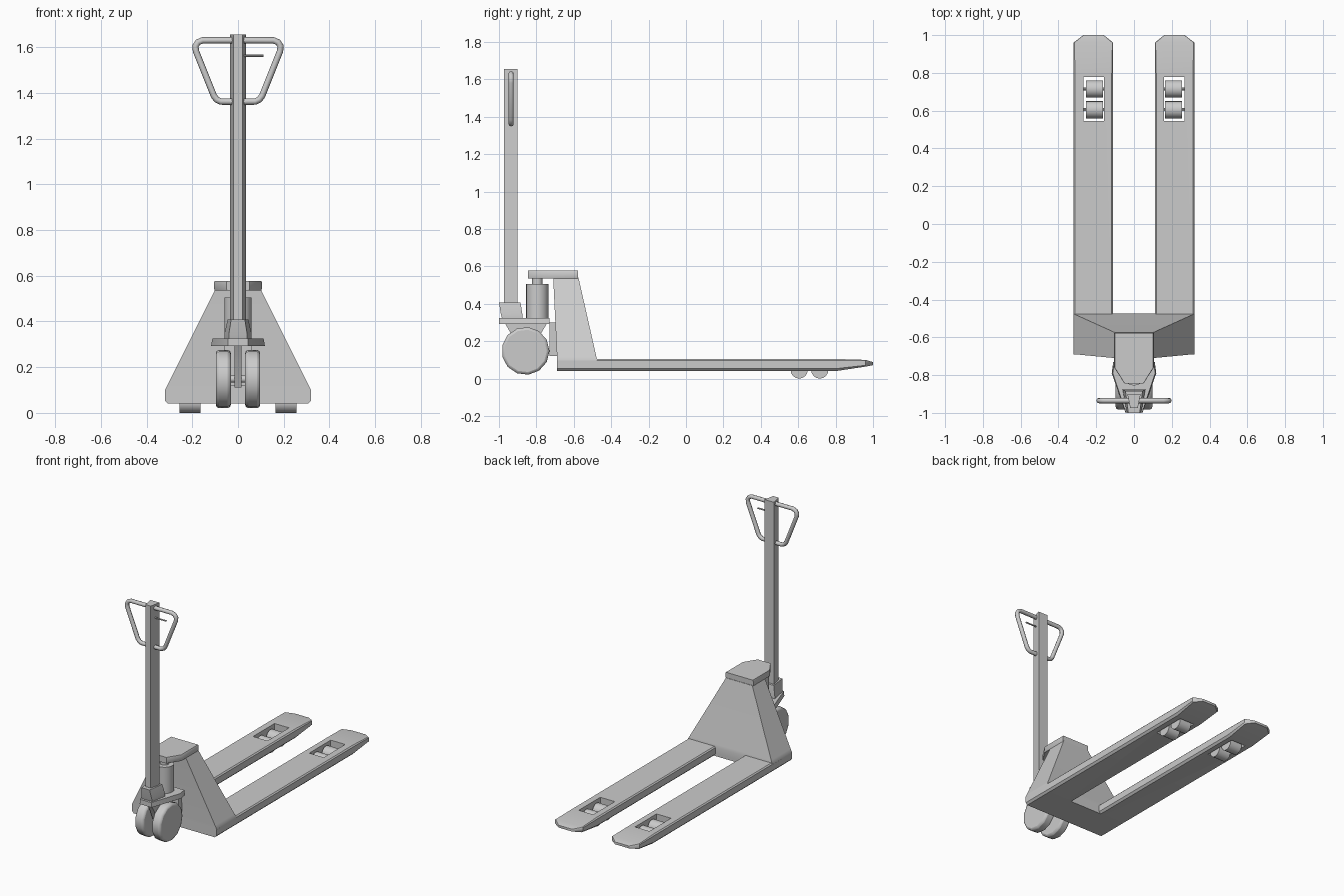
import bpy, bmesh, math

if "Cube" in bpy.data.objects:
    bpy.data.objects.remove(bpy.data.objects["Cube"])


def finish(ob, angle=40):
    bpy.ops.object.select_all(action='DESELECT')
    ob.select_set(True)
    bpy.context.view_layer.objects.active = ob
    bpy.ops.object.shade_smooth_by_angle(angle=math.radians(angle))
    return ob


def loft(name, rings, angle=40):
    """Closed skin through rings of equal point count."""
    bm = bmesh.new()
    rows = [[bm.verts.new(p) for p in r] for r in rings]
    n = len(rows[0])
    for a, b in zip(rows, rows[1:]):
        for i in range(n):
            j = (i + 1) % n
            bm.faces.new((a[i], a[j], b[j], b[i]))
    bm.faces.new(rows[0])
    bm.faces.new(rows[-1])
    bmesh.ops.recalc_face_normals(bm, faces=bm.faces)
    me = bpy.data.meshes.new(name)
    bm.to_mesh(me)
    bm.free()
    ob = bpy.data.objects.new(name, me)
    bpy.context.collection.objects.link(ob)
    return finish(ob, angle)


def box(name, x0, x1, y0, y1, z0, z1):
    return loft(name, [[(x0, y0, z), (x1, y0, z), (x1, y1, z), (x0, y1, z)] for z in (z0, z1)])


def cyl(name, loc, r, length, sides, axis='X', bevel=0):
    rot = (0, math.pi / 2, 0) if axis == 'X' else (0, 0, 0)
    bpy.ops.mesh.primitive_cylinder_add(vertices=sides, radius=r, depth=length, location=loc, rotation=rot)
    ob = bpy.context.object
    ob.name = name
    finish(ob)
    if bevel:
        m = ob.modifiers.new("Bevel", 'BEVEL')
        m.width, m.segments, m.angle_limit = bevel, 2, math.radians(50)
    return ob


def outline(half, zs):
    """Mirror (x, y) points across x = 0 and repeat them at heights zs."""
    pts = half + [(-x, y) for x, y in reversed(half)]
    return [[(x * s, y, z) for x, y in pts] for z, s in zs]


# Forks with roller windows, and load rollers
for s, side in ((1, "right"), (-1, "left")):
    rings = []
    for y, a, b, z0, z1 in ((-0.69, .11, .32, .04, .105), (0.80, .11, .32, .04, .105),
                            (0.96, .11, .32, .064, .1), (1.0, .16, .268, .072, .088)):
        c = (z1 - z0) * 0.2
        rings.append([(s * x, y, z) for x, z in (
            (a + c, z0), (b - c, z0), (b, z0 + c), (b, z1 - c * .6), (b - c * .6, z1),
            (a + c * .6, z1), (a, z1 - c * .6), (a, z0 + c))])
    fork = loft(side + "_fork", rings)
    cx = s * 0.213
    cutter = box("cutter", cx - .055, cx + .055, .545, .778, -.1, .3)
    cutter.hide_render = True
    m = fork.modifiers.new("Window", 'BOOLEAN')
    m.operation, m.solver, m.object = 'DIFFERENCE', 'EXACT', cutter
    bpy.context.view_layer.objects.active = fork
    bpy.ops.object.modifier_apply(modifier="Window")
    bpy.data.objects.remove(cutter)
    finish(fork)
    for y in (.605, .715):
        cyl(side + "_load_roller", (s * .21, y, .046), .046, .09, 16)
        cyl(side + "_roller_axle", (cx, y, .06), .008, .12, 8)

# Tapered body joining the forks
loft("body", [[(-w, y0, z), (w, y0, z), (w, y1, z), (-w, y1, z)] for z, w, y0, y1 in (
    (.04, .305, -.69, -.475), (.06, .318, -.69, -.475), (.1, .32, -.69, -.475),
    (.12, .31, -.69, -.48), (.54, .1, -.71, -.575))])

# Overhanging cap above the pump
loft("body_cap", outline([(.05, -.845), (.105, -.76), (.105, -.578)],
                         ((.535, .97), (.545, 1), (.57, 1), (.577, .97))))

# Hydraulic pump and rear bracket
cyl("pump_cylinder", (0, -.795, .41), .06, .19, 20, 'Z')
cyl("pump_piston", (0, -.795, .52), .028, .05, 16, 'Z')
box("pump_bracket", -.06, .06, -.73, -.68, .12, .30)

# Steering plate and the fin carrying the wheels
loft("steering_plate", outline([(.045, -1.0), (.118, -.79), (.11, -.73)], ((.292, 1), (.325, .95))))
fin = [(-.97, .30), (-.74, .30), (-.80, .2), (-.84, .11), (-.88, .11), (-.93, .23)]
loft("wheel_fin", [[(x, y, z) for y, z in fin] for x in (-.016, .016)])
cyl("wheel_axle", (0, -.858, .148), .016, .17, 12)
for s, side in ((1, "right"), (-1, "left")):
    wheel = cyl(side + "_steer_wheel", (s * .064, -.858, .148), .128, .066, 13, bevel=.014)

# Handle foot and upright
loft("handle_foot", [[(-a, y0, z), (a, y0, z), (b, y1, z), (-b, y1, z)] for z, a, b, y0, y1 in (
    (.325, .04, .06, -.985, -.875), (.345, .04, .06, -.99, -.875), (.408, .03, .045, -1.0, -.885))])
loft("handle_post", outline([(.02, -.973), (.035, -.9)], ((.39, 1), (1.655, 1))))

# Triangular grip loop and release lever
for s, side in ((1, "right"), (-1, "left")):
    cu = bpy.data.curves.new(side + "_grip", 'CURVE')
    cu.dimensions = '3D'
    cu.bevel_depth, cu.bevel_resolution, cu.use_fill_caps = .014, 2, True
    pts = [(.02, 1.63), (.155, 1.63), (.175, 1.622), (.186, 1.605), (.184, 1.583),
           (.106, 1.388), (.094, 1.371), (.075, 1.362), (.02, 1.362)]
    sp = cu.splines.new('POLY')
    sp.points.add(len(pts) - 1)
    for p, (x, z) in zip(sp.points, pts):
        p.co = (s * x, -.935, z, 1)
    bpy.context.collection.objects.link(bpy.data.objects.new(side + "_grip", cu))
cyl("release_lever", (.067, -.935, 1.563), .005, .09, 8)
